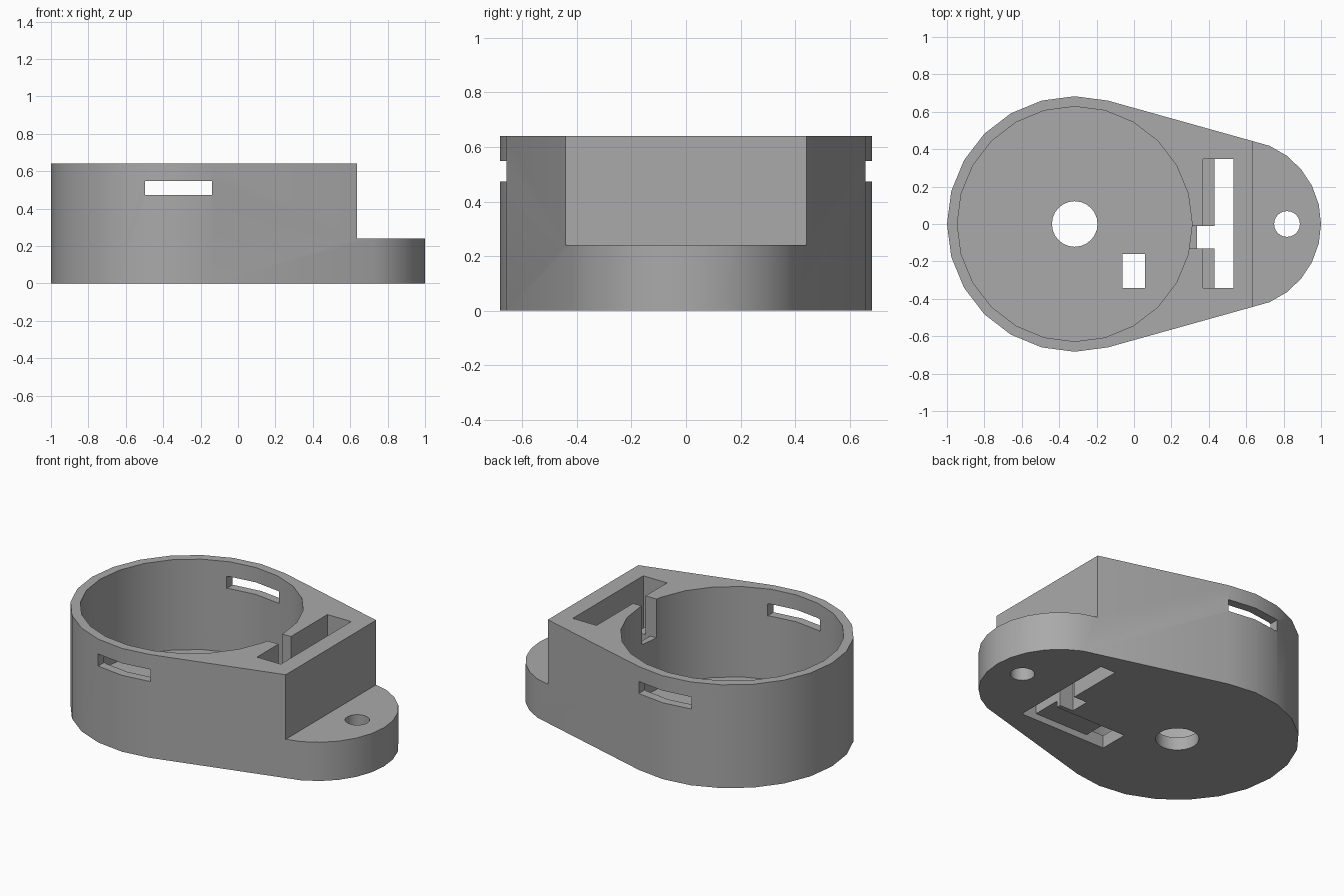
import bpy
import bmesh
from math import cos, sin, radians

if "Cube" in bpy.data.objects:
    bpy.data.objects.remove(bpy.data.objects["Cube"])

HEIGHT, FLOOR, TAB, LEDGE = 0.64, 0.08, 0.24, 0.40
BIG_X, BIG_R = -0.317, 0.683
END_R = 0.455
END_X = 1 - END_R

grey = bpy.data.materials.new("plain_grey")
grey.use_nodes = True
colour = (0.4, 0.4, 0.4, 1)
grey.diffuse_color = colour
grey.node_tree.nodes["Principled BSDF"].inputs["Base Color"].default_value = colour


def arc(cx, r, start, step, count):
    """Points along an arc centred on the x axis."""
    angles = [radians(start + step * i) for i in range(count)]
    return [(cx + r * cos(a), r * sin(a)) for a in angles]


def prism(name, outline, z0, z1):
    """Closed solid from a flat outline."""
    bm = bmesh.new()
    face = bm.faces.new([bm.verts.new((x, y, z0)) for x, y in outline])
    top = bmesh.ops.extrude_face_region(bm, geom=[face])["geom"]
    verts = [v for v in top if isinstance(v, bmesh.types.BMVert)]
    bmesh.ops.translate(bm, verts=verts, vec=(0, 0, z1 - z0))
    bmesh.ops.recalc_face_normals(bm, faces=bm.faces)
    mesh = bpy.data.meshes.new(name)
    bm.to_mesh(mesh)
    bm.free()
    mesh.materials.append(grey)
    obj = bpy.data.objects.new(name, mesh)
    bpy.context.collection.objects.link(obj)
    return obj


def box(name, x0, x1, y0, y1, z0, z1):
    return prism(name, [(x0, y0), (x1, y0), (x1, y1), (x0, y1)], z0, z1)


def cylinder(name, cx, r, z0, z1):
    return prism(name, arc(cx, r, 0, 15, 24), z0, z1)


# Teardrop body: large round end joined to a smaller round end
step = 360 / 27
outline = arc(BIG_X, BIG_R, 75, 15, 15) + arc(END_X, END_R, -5 * step, step, 11)
body = prism("housing_body", outline, 0, HEIGHT)

LOW, HIGH = -0.1, HEIGHT + 0.1
cutters = [
    # Round cavity, centre hole and mounting hole
    cylinder("cavity_cutter", BIG_X, 0.628, FLOOR, HIGH),
    cylinder("centre_hole_cutter", BIG_X, 0.122, LOW, 0.3),
    cylinder("mount_hole_cutter", 0.818, 0.069, LOW, 0.5),
    # Step down to the mounting tab
    box("tab_cutter", 0.637, 1.2, -1, 1, TAB, HIGH),
    # Slots through both side walls
    box("side_slot_cutter", -0.497, -0.138, -1, 1, 0.473, 0.548),
    # Stepped pocket and its notch into the cavity
    box("pocket_cutter", 0.37, 0.533, -0.343, 0.347, LEDGE, HIGH),
    box("through_slot_cutter", 0.43, 0.533, -0.343, 0.347, LOW, HIGH),
    box("notch_cutter", 0.25, 0.40, -0.132, -0.01, LEDGE, HIGH),
    box("notch_shaft_cutter", 0.337, 0.48, -0.132, -0.01, LOW, HIGH),
    # Wire channel under the floor with an opening into the cavity
    box("channel_cutter", -0.062, 0.50, -0.343, -0.16, LOW, FLOOR / 2),
    box("channel_opening_cutter", -0.062, 0.06, -0.343, -0.16, LOW, 0.2),
]

bpy.context.view_layer.objects.active = body
for cutter in cutters:
    mod = body.modifiers.new(cutter.name, "BOOLEAN")
    mod.operation = "DIFFERENCE"
    mod.solver = "EXACT"
    mod.object = cutter
    bpy.ops.object.modifier_apply(modifier=mod.name)
    bpy.data.objects.remove(cutter)

# Smooth round walls with crisp edges
bpy.ops.object.select_all(action="DESELECT")
body.select_set(True)
bpy.ops.object.shade_smooth_by_angle(angle=radians(30))
